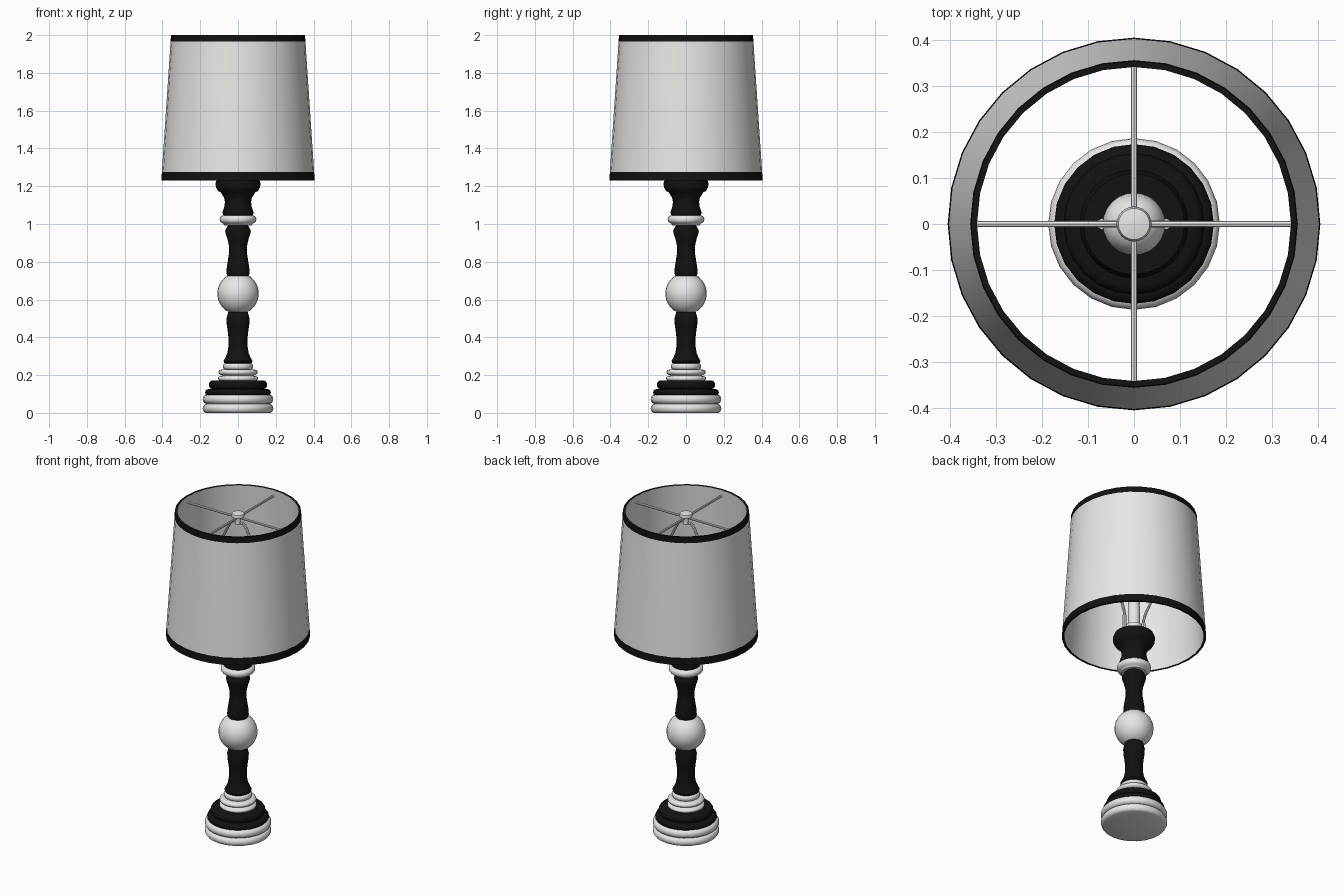
import bpy, bmesh, math
from mathutils import Vector

if "Cube" in bpy.data.objects:
    bpy.data.objects.remove(bpy.data.objects["Cube"])


def material(name, rgb):
    m = bpy.data.materials.new(name)
    m.diffuse_color = (*rgb, 1)
    m.use_nodes = True
    m.node_tree.nodes["Principled BSDF"].inputs["Base Color"].default_value = m.diffuse_color
    return m


WHITE = material("painted white", (0.8, 0.8, 0.79))
BLACK = material("gloss black", (0.006, 0.006, 0.006))
FABRIC = material("shade fabric", (0.8, 0.8, 0.78))


def finish(ob, angle=40):
    bpy.ops.object.select_all(action='DESELECT')
    ob.select_set(True)
    bpy.context.view_layer.objects.active = ob
    bpy.ops.object.shade_smooth_by_angle(angle=math.radians(angle))
    return ob


def lathe(name, profile, mats, sides=24, closed=False, rule=None, angle=40):
    """Spin (radius, z) points, listed bottom to top, about the z axis."""
    bm = bmesh.new()
    rings = []
    for r, z in profile:
        rings.append([bm.verts.new((r * math.sin(2 * math.pi * i / sides),
                                    r * math.cos(2 * math.pi * i / sides), z))
                      for i in range(sides)])
    n = len(rings)
    for k in range(n if closed else n - 1):
        a, b = rings[k], rings[(k + 1) % n]
        for i in range(sides):
            j = (i + 1) % sides
            f = bm.faces.new((a[i], b[i], b[j], a[j]))
            f.material_index = rule(k) if rule else 0
    if not closed:
        bm.faces.new(rings[0])
        bm.faces.new(rings[-1][::-1])
    bmesh.ops.recalc_face_normals(bm, faces=bm.faces)
    me = bpy.data.meshes.new(name)
    bm.to_mesh(me)
    bm.free()
    for m in mats:
        me.materials.append(m)
    ob = bpy.data.objects.new(name, me)
    bpy.context.collection.objects.link(ob)
    return finish(ob, angle)


def bead(r, z0, z1, depth=0.018):
    """Rounded ring moulding as profile points."""
    zc, h = (z0 + z1) / 2, (z1 - z0) / 2
    return [(r - depth * (1 - math.cos(a)), zc + h * math.sin(a))
            for a in [math.radians(d) for d in (-90, -55, -25, 0, 25, 55, 90)]]


def tube(name, points, radius, mat):
    """Round rod following a path."""
    cu = bpy.data.curves.new(name, 'CURVE')
    cu.dimensions = '3D'
    cu.bevel_depth = radius
    cu.bevel_resolution = 2
    cu.use_fill_caps = True
    sp = cu.splines.new('POLY')
    sp.points.add(len(points) - 1)
    for p, co in zip(sp.points, points):
        p.co = (*co, 1)
    cu.materials.append(mat)
    ob = bpy.data.objects.new(name, cu)
    bpy.context.collection.objects.link(ob)
    bpy.ops.object.select_all(action='DESELECT')
    ob.select_set(True)
    bpy.context.view_layer.objects.active = ob
    bpy.ops.object.convert(target='MESH')
    return finish(bpy.context.view_layer.objects.active)


# Stepped base
lathe("base_foot", bead(0.187, 0, 0.047) + bead(0.187, 0.049, 0.096), [WHITE])
lathe("base_step", bead(0.174, 0.09, 0.126) + bead(0.154, 0.126, 0.172), [BLACK])
lathe("base_collar", bead(0.106, 0.168, 0.195) + [(0.082, 0.198)]
      + bead(0.104, 0.2, 0.23) + bead(0.08, 0.23, 0.262, 0.01), [WHITE])

# Turned column
lathe("lower_spindle", [(0.06, 0.258), (0.074, 0.266), (0.076, 0.276), (0.068, 0.29),
                        (0.057, 0.315), (0.051, 0.35), (0.05, 0.39), (0.054, 0.43),
                        (0.06, 0.47), (0.061, 0.5), (0.055, 0.522), (0.05, 0.54)], [BLACK])
lathe("column_ball", [(max(0.11 * math.cos(math.radians(a)), 0.001),
                       0.632 + 0.11 * math.sin(math.radians(a)))
                      for a in range(-90, 91, 12)], [WHITE])
lathe("upper_spindle", [(0.055, 0.722), (0.061, 0.74), (0.06, 0.765), (0.053, 0.81),
                        (0.047, 0.85), (0.049, 0.89), (0.057, 0.925), (0.066, 0.95),
                        (0.068, 0.965), (0.06, 0.982), (0.05, 0.995), (0.05, 1.01)], [BLACK])
lathe("neck_ring", [(0.07, 0.992)] + bead(0.097, 1.003, 1.046), [WHITE])
lathe("neck_cup", [(0.07, 1.042), (0.08, 1.048), (0.082, 1.062), (0.073, 1.09),
                   (0.069, 1.115), (0.074, 1.14), (0.084, 1.155), (0.088, 1.165),
                   (0.105, 1.175), (0.117, 1.195), (0.119, 1.218), (0.11, 1.24)], [BLACK])

# Socket and bulb
lathe("bulb_socket", [(0.045, 1.235), (0.045, 1.3), (0.035, 1.305), (0.035, 1.42)], [WHITE])
lathe("bulb", [(0.03, 1.41), (0.034, 1.46), (0.052, 1.51), (0.065, 1.55), (0.068, 1.58),
               (0.062, 1.612), (0.045, 1.637), (0.022, 1.65), (0.002, 1.653)], [WHITE])

# Harp wire with its two sleeves
half = [(0.07, 1.235), (0.07, 1.36), (0.085, 1.41), (0.12, 1.49), (0.135, 1.56),
        (0.135, 1.7), (0.12, 1.78), (0.075, 1.87), (0.055, 1.91), (0.035, 1.93)]
tube("harp", [(x, 0, z) for x, z in half] + [(-x, 0, z) for x, z in half[::-1]],
     0.008, WHITE)
for side in (-1, 1):
    tube("harp_sleeve", [(side * 0.07, 0, 1.235), (side * 0.07, 0, 1.34)], 0.012, WHITE)

# Spider rods and finial
tube("spider_rod_x", [(-0.345, 0, 1.96), (0.345, 0, 1.96)], 0.007, WHITE)
tube("spider_rod_y", [(0, -0.345, 1.96), (0, 0.345, 1.96)], 0.007, WHITE)
lathe("finial", [(0.018, 1.92), (0.018, 1.962), (0.036, 1.967), (0.038, 1.975),
                 (0.034, 1.986), (0.015, 1.99)], [WHITE])

# Open tapered shade: rims and outer trim bands are black, the rest is fabric
shade = [(0.406, 1.23), (0.403, 1.275), (0.357, 1.965), (0.355, 2.0),
         (0.342, 2.0), (0.393, 1.23)]
lathe("lamp_shade", shade, [FABRIC, BLACK], sides=32, closed=True,
      rule=lambda k: 0 if k in (1, 4) else 1)
